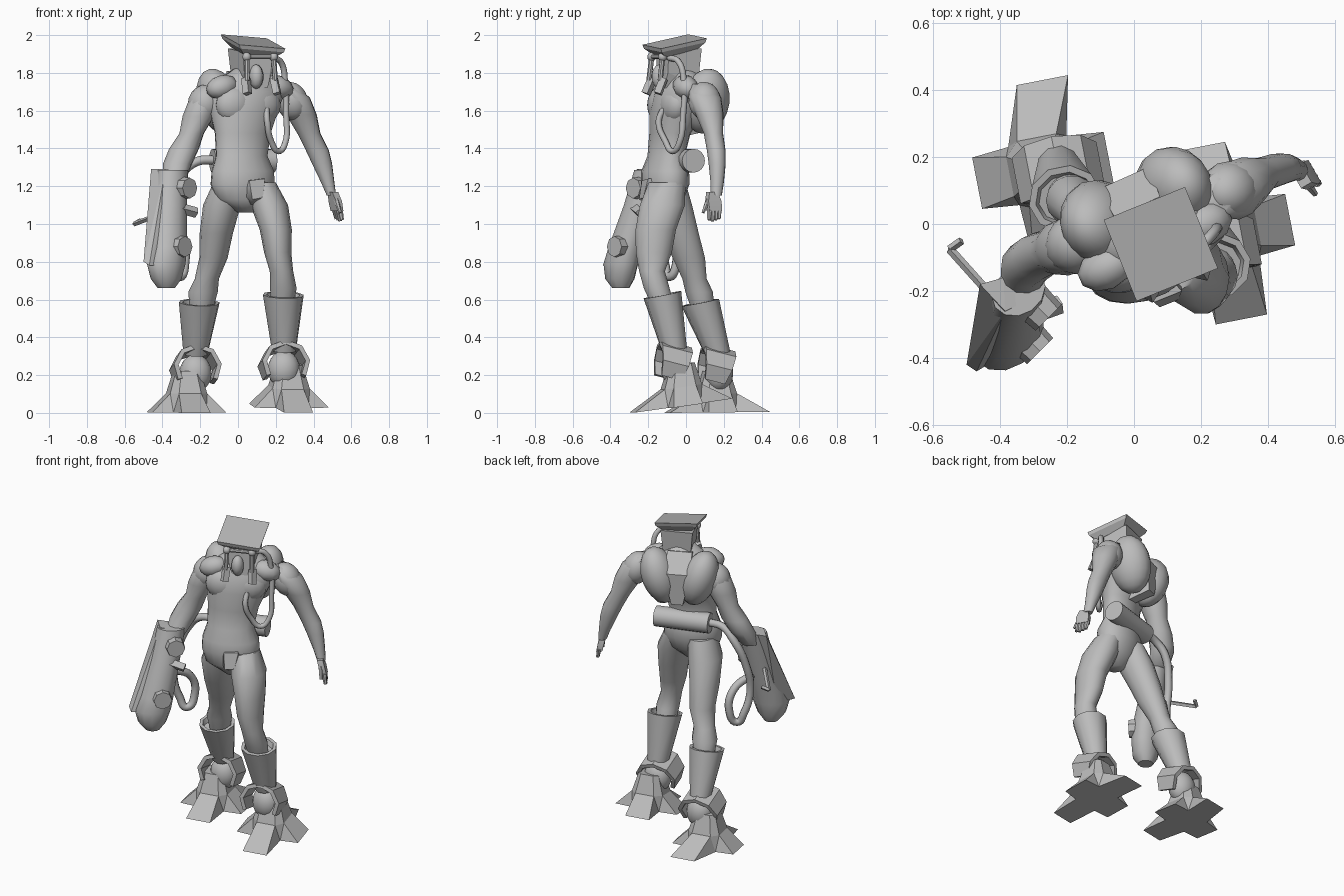
import bpy, bmesh
from math import sin, cos, pi, radians
from mathutils import Vector, Matrix

if "Cube" in bpy.data.objects:
    bpy.data.objects.remove(bpy.data.objects["Cube"])

grey = bpy.data.materials.new("plain_grey")
grey.use_nodes = True
grey.diffuse_color = (0.5, 0.5, 0.5, 1)
grey.node_tree.nodes["Principled BSDF"].inputs["Base Color"].default_value = (0.5, 0.5, 0.5, 1)


def finish(name, bm, smooth=0):
    """Turn a bmesh into an object, optionally smooth by angle."""
    bm.normal_update()
    bmesh.ops.recalc_face_normals(bm, faces=bm.faces)
    me = bpy.data.meshes.new(name)
    bm.to_mesh(me)
    bm.free()
    me.materials.append(grey)
    ob = bpy.data.objects.new(name, me)
    bpy.context.collection.objects.link(ob)
    if smooth:
        bpy.ops.object.select_all(action='DESELECT')
        ob.select_set(True)
        bpy.context.view_layer.objects.active = ob
        bpy.ops.object.shade_smooth_by_angle(angle=radians(smooth))
    return ob


def loft(name, rings, n=14, yaw=0, smooth=60, tilt=0):
    """Stacked ellipses (x, y, z, rx, ry), lowest first, joined into a limb."""
    bm, rows = bmesh.new(), []
    c, s = cos(radians(yaw)), sin(radians(yaw))
    for x, y, z, rx, ry in rings:
        row = []
        for i in range(n):
            a = 2 * pi * i / n
            u, v = rx * cos(a), ry * sin(a)
            row.append(bm.verts.new((x + u * c - v * s, y + u * s + v * c, z + tilt * v)))
        rows.append(row)
    for a, b in zip(rows, rows[1:]):
        for i in range(n):
            j = (i + 1) % n
            bm.faces.new((a[i], a[j], b[j], b[i]))
    bm.faces.new(rows[0][::-1])
    bm.faces.new(rows[-1])
    return finish(name, bm, smooth)


def hull(name, pts, smooth=0):
    bm = bmesh.new()
    for p in pts:
        bm.verts.new(p)
    res = bmesh.ops.convex_hull(bm, input=bm.verts)
    inner = [g for g in set(res["geom_interior"]) if isinstance(g, bmesh.types.BMVert)]
    bmesh.ops.delete(bm, geom=inner, context='VERTS')
    return finish(name, bm, smooth)


def ball(name, loc, size, yaw=0, roll=0, seg=16):
    bm = bmesh.new()
    m = (Matrix.Translation(loc) @ Matrix.Rotation(radians(yaw), 4, 'Z')
         @ Matrix.Rotation(radians(roll), 4, 'Y') @ Matrix.Diagonal((*size, 1)))
    bmesh.ops.create_uvsphere(bm, u_segments=seg, v_segments=seg // 2 + 2, radius=1, matrix=m)
    return finish(name, bm, 60)


def rod(name, a, b, r, n=14, r2=None, smooth=40):
    """Straight cylinder between two points."""
    a, b = Vector(a), Vector(b)
    d = b - a
    bm = bmesh.new()
    m = Matrix.Translation((a + b) / 2) @ d.to_track_quat('Z', 'Y').to_matrix().to_4x4()
    bmesh.ops.create_cone(bm, cap_ends=True, segments=n, radius1=r, radius2=r2 or r, depth=d.length, matrix=m)
    return finish(name, bm, smooth)


def hose(name, pts, r):
    cu = bpy.data.curves.new(name, 'CURVE')
    cu.dimensions, cu.bevel_depth, cu.bevel_resolution = '3D', r, 2
    cu.use_fill_caps, cu.resolution_u = True, 6
    sp = cu.splines.new('BEZIER')
    sp.bezier_points.add(len(pts) - 1)
    for bp, p in zip(sp.bezier_points, pts):
        bp.co = p
        bp.handle_left_type = bp.handle_right_type = 'AUTO'
    cu.materials.append(grey)
    ob = bpy.data.objects.new(name, cu)
    bpy.context.collection.objects.link(ob)
    bpy.ops.object.select_all(action='DESELECT')
    ob.select_set(True)
    bpy.context.view_layer.objects.active = ob
    bpy.ops.object.convert(target='MESH')


def frame(cx, cy, yaw):
    c, s = cos(radians(yaw)), sin(radians(yaw))
    return lambda u, v, z: (cx + u * c - v * s, cy + u * s + v * c, z)


def foot(name, cx, cy, lift, skew):
    """Faceted four-toed foot; lift raises the heel, skew shifts the back toe."""
    at = frame(cx, cy, 11)
    bm = bmesh.new()
    tops, valleys, toes = [], [], []
    put = lambda u, v, z: bm.verts.new(at(u, v, z + lift * (v + 0.275)))
    for k in range(4):
        c, s = round(cos(k * pi / 2)), round(sin(k * pi / 2))
        L = 0.2 if k % 2 == 0 else 0.265
        off = -skew if k == 1 else 0
        loc = lambda d, t, z: put(d * c - t * s, d * s + t * c, z)
        toes.append([loc(L, off - 0.078, 0), loc(L, off + 0.078, 0), loc(0.1, -0.06, 0.1), loc(0.1, 0.06, 0.1)])
        tops.append([loc(0.065, -0.04, 0.22), loc(0.065, 0.04, 0.22)])
        a = k * pi / 2 + pi / 4
        valleys.append(put(0.125 * cos(a), 0.125 * sin(a), 0))
    for k in range(4):
        o0, o1, m0, m1 = toes[k]
        t0, t1 = tops[k]
        n = (k + 1) % 4
        va, vb = valleys[k - 1], valleys[k]
        for f in ((o0, o1, m1, m0), (m0, m1, t1, t0), (o0, m0, va), (o1, vb, m1),
                  (m1, vb, toes[n][2]), (m1, toes[n][2], tops[n][0], t1)):
            bm.faces.new(f)
    bm.faces.new([v for k in range(4) for v in (toes[k][0], toes[k][1], valleys[k])])
    bm.faces.new([v for t in tops for v in t])
    finish(name, bm)


def ankle_guard(name, loc):
    """Arched plate over the ankle joint."""
    bm = bmesh.new()
    m = Matrix.Translation(loc) @ Matrix.Rotation(radians(11), 4, 'Z') @ Matrix.Rotation(radians(-14), 4, 'X')
    rows = []
    for i in range(7):
        a = radians(-36 + i * 42)
        d = 0.055 + 0.032 * sin(pi * i / 6)
        rows.append([bm.verts.new(m @ Vector((0.117 * cos(a), y, 0.108 * sin(a)))) for y in (-d, d)])
    for p, q in zip(rows, rows[1:]):
        bm.faces.new((p[0], p[1], q[1], q[0]))
    ob = finish(name, bm)
    mod = ob.modifiers.new("thickness", 'SOLIDIFY')
    mod.thickness, mod.offset = 0.025, 0


# Feet, ankles and boots
for side, fx, fy, lift, skew, ax, ay, az, kx, ky, kz in (
        ("left", 0.27, -0.025, 0.14, -0.025, 0.243, -0.08, 0.25, 0.24, -0.125, 0.625),
        ("right", -0.272, 0.16, 0.01, 0.05, -0.225, 0.15, 0.23, -0.205, 0.075, 0.585)):
    foot(side + "_foot", fx, fy, lift, skew)
    ball(side + "_ankle", (ax, ay + 0.025, az - 0.02), (0.085, 0.075, 0.1))
    ankle_guard(side + "_ankle_guard", (ax, ay, az))
    loft(side + "_boot", [(ax, ay + 0.02, az + 0.08, 0.065, 0.065), (kx, ky, kz, 0.11, 0.1),
                          (kx, ky, kz, 0.09, 0.08), (kx, ky, kz - 0.03, 0.08, 0.07)],
         n=10, yaw=11, smooth=40, tilt=0.2)

# Legs
loft("left_leg", [(0.235, -0.12, 0.56, 0.06, 0.06), (0.24, -0.155, 0.66, 0.07, 0.07),
                  (0.23, -0.18, 0.75, 0.062, 0.07), (0.21, -0.17, 0.85, 0.072, 0.098),
                  (0.2, -0.16, 0.97, 0.085, 0.11), (0.165, -0.125, 1.1, 0.1, 0.122), (0.12, -0.1, 1.22, 0.08, 0.1)])
loft("right_leg", [(-0.195, 0.09, 0.54, 0.06, 0.06), (-0.185, 0.07, 0.64, 0.078, 0.075),
                   (-0.165, 0.045, 0.71, 0.064, 0.066), (-0.13, 0.015, 0.82, 0.075, 0.088),
                   (-0.115, -0.03, 0.95, 0.088, 0.1), (-0.085, -0.08, 1.1, 0.1, 0.115), (-0.05, -0.1, 1.22, 0.08, 0.1)])

# Torso, pelvis and codpiece
loft("torso", [(0.04, -0.12, 1.06, 0.04, 0.05), (0.03, -0.12, 1.13, 0.15, 0.1), (0.025, -0.11, 1.21, 0.178, 0.118),
               (0.025, -0.11, 1.28, 0.172, 0.118), (0.02, -0.105, 1.36, 0.143, 0.09), (0.025, -0.085, 1.48, 0.155, 0.1),
               (0.03, -0.05, 1.6, 0.19, 0.135), (0.045, -0.03, 1.7, 0.215, 0.13), (0.05, -0.02, 1.77, 0.15, 0.1),
               (0.06, -0.03, 1.83, 0.07, 0.07)], n=18, yaw=22)
hip = frame(0.05, -0.13, 22)
hull("codpiece", [hip(u, v, z) for u, v, z in (
    (-0.03, -0.1, 1.23), (0.06, -0.1, 1.24), (-0.05, -0.06, 1.15), (0.07, -0.06, 1.18),
    (-0.02, -0.12, 1.13), (0.04, -0.12, 1.14), (0, -0.04, 1.09), (0.03, 0.02, 1.09), (0, 0.05, 1.24))], 60)

# Back lobes, spine panel, chest and collar
back = frame(0.05, -0.04, 24)
for s, side in ((-1, "right"), (1, "left")):
    ball(side + "_back_lobe", back(s * 0.122, 0.105, 1.65), (0.108, 0.128, 0.178), 24, s * 18)
    ball(side + "_chest", back(s * 0.075 - 0.02, -0.055, 1.63), (0.11, 0.07, 0.1), 24)
    ball(side + "_collar", back(s * 0.16, -0.03, 1.725), (0.09, 0.065, 0.062), 24, s * 15, seg=10)
hull("spine_panel", [back(s * w, v, z) for s in (-1, 1) for w, v, z in (
    (0.075, 0.1, 1.81), (0.08, 0.195, 1.7), (0.035, 0.19, 1.5), (0.03, 0.05, 1.47), (0.07, -0.02, 1.78))])

# Head with slanted flat-topped cap
head = frame(0.08, -0.06, 22)
slant = lambda u, v, z: head(u, v, z - 0.08 * u + 0.21 * v)
hull("cap_plate", [slant(a * r, b * r, z) for a in (-1, 1) for b in (-1, 1)
                   for r, z in ((0.131, 1.966), (0.125, 1.945), (0.09, 1.91))])
hull("head", [head(s * w, v, z) for s in (-1, 1) for w, v, z in (
    (0.098, 0.115, 1.93), (0.088, -0.07, 1.91), (0.085, 0.09, 1.82), (0.078, -0.07, 1.8),
    (0.08, 0.1, 1.74), (0.05, -0.08, 1.72))])
ball("face_mask", head(-0.015, -0.08, 1.78), (0.038, 0.045, 0.065), 22, seg=10)
for s in (-1, 1):
    ball("goggle_joint", head(s * 0.077, -0.1, 1.885), (0.024, 0.024, 0.024), seg=10)
    rod("goggle_strap", head(s * 0.077, -0.1, 1.885), head(s * 0.08, -0.115, 1.76), 0.014, 8)
    rod("cheek_box", head(s * 0.08, -0.095, 1.77), head(s * 0.085, -0.13, 1.69), 0.026, 4, smooth=0)
rod("goggle_bar", head(-0.077, -0.1, 1.885), head(0.077, -0.1, 1.885), 0.012, 8)

hose("breathing_hose", [(0.175, -0.09, 1.88), (0.225, -0.04, 1.86), (0.25, -0.01, 1.74), (0.255, -0.015, 1.58),
                        (0.25, -0.035, 1.43), (0.215, -0.07, 1.385), (0.175, -0.11, 1.44),
                        (0.155, -0.145, 1.54), (0.15, -0.12, 1.61)], 0.016)

# Left arm and hand
ball("left_shoulder", (0.285, 0.1, 1.65), (0.085, 0.088, 0.105), 24, -20)
loft("left_arm", [(0.495, 0.16, 1.15, 0.025, 0.03), (0.475, 0.165, 1.22, 0.036, 0.036),
                  (0.445, 0.165, 1.32, 0.054, 0.046), (0.42, 0.16, 1.39, 0.062, 0.05), (0.375, 0.145, 1.48, 0.062, 0.052),
                  (0.335, 0.125, 1.58, 0.083, 0.075), (0.3, 0.1, 1.67, 0.082, 0.088), (0.24, 0.08, 1.74, 0.05, 0.06)],
     n=12, yaw=10)
hand = frame(0.515, 0.145, 30)
hull("left_palm", [hand(a * 0.018 + d, b * w, z) for a in (-1, 1) for b in (-1, 1)
                   for d, w, z in ((-0.015, 0.025, 1.17), (0, 0.04, 1.12), (0.01, 0.037, 1.07))], 50)
for i in range(4):
    t = -0.03 + i * 0.02
    rod("left_finger", hand(0.01, t, 1.085), hand(0.02, t - 0.008, 1.015 + 0.006 * abs(i - 1)), 0.015, 6, 0.01)
rod("left_thumb", hand(-0.01, -0.025, 1.13), hand(-0.005, -0.06, 1.06), 0.014, 6, 0.009)

# Right arm
ball("right_shoulder", (-0.175, -0.06, 1.64), (0.09, 0.09, 0.1), 24, 20)
loft("right_arm", [(-0.34, -0.18, 1.22, 0.06, 0.06), (-0.32, -0.12, 1.32, 0.078, 0.07),
                   (-0.285, -0.095, 1.4, 0.08, 0.07), (-0.245, -0.08, 1.48, 0.066, 0.066),
                   (-0.21, -0.07, 1.57, 0.085, 0.085), (-0.18, -0.06, 1.66, 0.08, 0.085),
                   (-0.13, -0.04, 1.73, 0.05, 0.06)], n=12, yaw=10)

# Arm cannon
loft("cannon_body", [(-0.38, -0.345, 0.66, 0.045, 0.045), (-0.38, -0.35, 0.71, 0.085, 0.075),
                     (-0.38, -0.345, 0.79, 0.11, 0.085), (-0.365, -0.32, 0.88, 0.1, 0.085),
                     (-0.355, -0.25, 1.1, 0.09, 0.075), (-0.345, -0.2, 1.285, 0.085, 0.07)], n=12, yaw=35, smooth=40)
hull("cannon_plate", [(-0.46, -0.18, 1.29), (-0.385, -0.26, 1.29), (-0.39, -0.16, 1.29), (-0.32, -0.23, 1.28),
                      (-0.5, -0.42, 0.8), (-0.47, -0.44, 0.78), (-0.44, -0.32, 0.79), (-0.42, -0.41, 0.78)])
for x, y, z in ((-0.3, -0.235, 1.19), (-0.325, -0.335, 0.88)):
    rod("cannon_knob", (x - 0.03, y + 0.03, z), (x + 0.045, y - 0.045, z), 0.063, 8, 0.055, smooth=0)
rod("cannon_grip", (-0.33, -0.28, 1.09), (-0.22, -0.24, 1.06), 0.028, 4, smooth=0)
rod("cannon_lever", (-0.42, -0.22, 1.05), (-0.55, -0.075, 1.0), 0.013, 4, smooth=0)
rod("lever_hook", (-0.55, -0.075, 1.0), (-0.515, -0.05, 1.02), 0.012, 4, smooth=0)

# Waist canister and its feed hose
rod("waist_canister", (-0.135, -0.06, 1.335), (0.19, 0.04, 1.335), 0.063, 16)
hose("feed_hose", [(-0.12, -0.055, 1.34), (-0.22, -0.07, 1.33), (-0.3, -0.07, 1.26), (-0.36, -0.11, 1.1),
                   (-0.37, -0.14, 0.93), (-0.345, -0.11, 0.78), (-0.31, -0.09, 0.72), (-0.28, -0.05, 0.8),
                   (-0.29, -0.08, 0.93), (-0.34, -0.2, 1.0)], 0.024)
